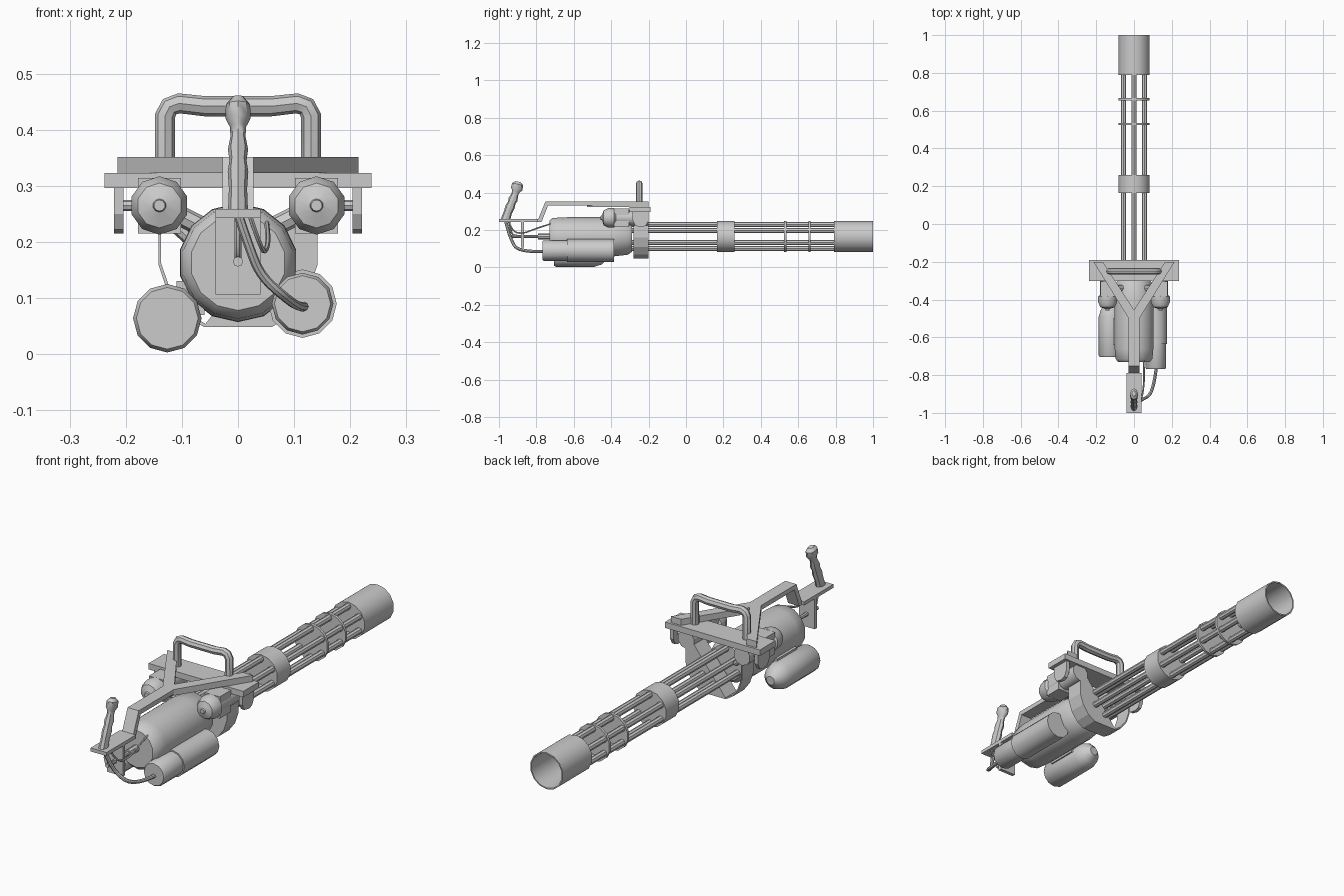
import bpy, bmesh, math
from mathutils import Vector

if "Cube" in bpy.data.objects:
    bpy.data.objects.remove(bpy.data.objects["Cube"])

AZ = 0.165  # height of the barrel axis


def finish(name, bm, smooth=True):
    bmesh.ops.recalc_face_normals(bm, faces=bm.faces)
    me = bpy.data.meshes.new(name)
    bm.to_mesh(me)
    bm.free()
    ob = bpy.data.objects.new(name, me)
    bpy.context.collection.objects.link(ob)
    if smooth:
        shade(ob)
    return ob


def shade(ob):
    bpy.ops.object.select_all(action='DESELECT')
    ob.select_set(True)
    bpy.context.view_layer.objects.active = ob
    bpy.ops.object.shade_smooth_by_angle(angle=math.radians(40))


def lathe(name, prof, x=0.0, z=AZ, n=12, caps=True):
    """Revolve (radius, y) profile about a y-parallel axis."""
    bm = bmesh.new()
    rings = []
    for r, y in prof:
        rings.append([bm.verts.new((x + r * math.sin(2 * math.pi * i / n), y,
                                    z + r * math.cos(2 * math.pi * i / n))) for i in range(n)])
    for a, b in zip(rings, rings[1:]):
        for i in range(n):
            j = (i + 1) % n
            bm.faces.new((a[i], a[j], b[j], b[i]))
    if caps:
        bm.faces.new(rings[0])
        bm.faces.new(rings[-1])
    return finish(name, bm)


def prism(name, pts, axis, lo, hi):
    """Extrude a 2D outline along x, y or z."""
    def at(p, h):
        return {'x': (h, p[0], p[1]), 'y': (p[0], h, p[1]), 'z': (p[0], p[1], h)}[axis]
    bm = bmesh.new()
    f = bm.faces.new([bm.verts.new(at(p, lo)) for p in pts])
    ext = bmesh.ops.extrude_face_region(bm, geom=[f])
    d = Vector(at((0, 0), hi - lo))
    bmesh.ops.translate(bm, vec=d, verts=[v for v in ext['geom'] if isinstance(v, bmesh.types.BMVert)])
    return finish(name, bm, False)


def box(name, x, y, z):
    return prism(name, [(x[0], y[0]), (x[1], y[0]), (x[1], y[1]), (x[0], y[1])], 'z', *z)


def tube(name, pts, r, radii=None, kind='POLY', res=2):
    cu = bpy.data.curves.new(name, 'CURVE')
    cu.dimensions = '3D'
    cu.bevel_depth, cu.bevel_resolution, cu.use_fill_caps = r, res, True
    sp = cu.splines.new(kind)
    sp.points.add(len(pts) - 1)
    for i, p in enumerate(pts):
        sp.points[i].co = (*p, 1)
        sp.points[i].radius = radii[i] if radii else 1
    if kind == 'NURBS':
        sp.use_endpoint_u, sp.order_u, sp.resolution_u = True, 3, 4
    ob = bpy.data.objects.new(name, cu)
    bpy.context.collection.objects.link(ob)
    bpy.ops.object.select_all(action='DESELECT')
    ob.select_set(True)
    bpy.context.view_layer.objects.active = ob
    bpy.ops.object.convert(target='MESH')
    ob = bpy.context.view_layer.objects.active
    shade(ob)
    return ob


# Barrel cluster: six rods, clamps and open muzzle sleeve
for i in range(6):
    a = math.radians(60 * i + 90)
    lathe(f"barrel_{i}", [(0.014, -0.32), (0.014, 0.82)],
          0.064 * math.cos(a), AZ + 0.064 * math.sin(a), 8)
lathe("barrel_collar", [(0.083, 0.165), (0.083, 0.26)], n=14)
for i, y in enumerate((0.53, 0.66)):
    lathe(f"barrel_ring_{i}", [(0.083, y - 0.006), (0.083, y + 0.006)], n=14)
lathe("muzzle_sleeve", [(0.0, 0.79), (0.083, 0.79), (0.083, 1.0), (0.077, 1.0), (0.077, 0.80), (0.0, 0.80)],
      n=14, caps=False)

# Main motor housing and rear drive shaft
lathe("main_housing", [(0.085, -0.73), (0.1, -0.715), (0.105, -0.66), (0.106, -0.40), (0.095, -0.31), (0.08, -0.29)],
      z=0.163, n=14)
lathe("drive_shaft", [(0.009, -0.94), (0.009, -0.79), (0.016, -0.79), (0.016, -0.72)], n=8)

# Lower canisters
lathe("left_canister", [(0.055, -0.705), (0.061, -0.695), (0.061, -0.49), (0.048, -0.45), (0.02, -0.425)],
      -0.126, 0.064, 12)
lathe("right_canister", [(0.05, -0.768), (0.055, -0.76), (0.055, -0.635), (0.061, -0.635), (0.061, -0.385)],
      0.115, 0.09, 12)
box("canister_mount_left", (-0.11, -0.06), (-0.64, -0.5), (0.07, 0.13))
box("canister_mount_right", (0.05, 0.1), (-0.62, -0.45), (0.09, 0.14))

# Front support plate and hanging strap
box("support_plate", (-0.238, 0.238), (-0.302, -0.19), (0.296, 0.323))
outer = [(-0.142, 0.3), (-0.142, 0.16), (-0.125, 0.11), (-0.095, 0.07), (-0.06, 0.048)]
inner = [(-0.137, 0.3), (-0.137, 0.162), (-0.12, 0.113), (-0.092, 0.075), (-0.058, 0.054)]
flip = lambda ps: [(-x, z) for x, z in reversed(ps)]
prism("hanging_strap", outer + flip(outer) + flip(flip(flip(inner))) + inner[::-1], 'y', -0.28, -0.2)

# Top frame: two diagonal arms, centre rail, drop and rear grip plate
for s in (-1, 1):
    side = "right" if s > 0 else "left"
    prism(f"frame_arm_{side}", [(s * 0.215, -0.2), (s * 0.165, -0.2), (0, -0.455), (0, -0.53), (s * 0.028, -0.5)],
          'z', 0.323, 0.351)
    # Hanging side bracket with pin
    prism(f"side_bracket_{side}", [(-0.285, 0.31), (-0.2, 0.31), (-0.2, 0.25), (-0.215, 0.222), (-0.235, 0.215),
                                   (-0.27, 0.222), (-0.285, 0.25)], 'x', s * 0.204, s * 0.221)
    tube(f"bracket_pin_{side}", [(s * 0.14, -0.24, 0.265), (s * 0.21, -0.24, 0.265)], 0.01)
    # Side motor with pointed end and square mount
    lathe(f"side_motor_{side}", [(0.01, -0.458), (0.012, -0.45), (0.04, -0.44), (0.052, -0.415), (0.052, -0.385),
                                 (0.042, -0.375), (0.042, -0.2)], s * 0.14, 0.265, 10)
    box(f"motor_mount_{side}", (s * 0.102, s * 0.178), (-0.385, -0.305), (0.215, 0.314))
    # Braces from housing to side motor
    tube(f"motor_brace_{side}", [(s * 0.06, -0.34, 0.225), (s * 0.12, -0.34, 0.255)], 0.018)
    tube(f"lower_brace_{side}", [(s * 0.08, -0.24, 0.2), (s * 0.125, -0.24, 0.24)], 0.012)
prism("centre_rail", [(-0.5, 0.351), (-0.752, 0.351), (-0.79, 0.258), (-1.0, 0.258), (-1.0, 0.243),
                      (-0.772, 0.243), (-0.738, 0.33), (-0.5, 0.33)], 'x', -0.028, 0.028)
box("grip_plate", (-0.04, 0.04), (-1.0, -0.79), (0.243, 0.259))
box("rear_drop_plate", (-0.04, 0.04), (-0.882, -0.866), (0.106, 0.25))

# Carry handle
half = [(-0.13, -0.25, 0.31), (-0.13, -0.25, 0.425), (-0.122, -0.25, 0.441), (-0.105, -0.25, 0.447)]
mid = [(-0.06, -0.25, 0.442), (0.06, -0.25, 0.442)]
tube("carry_handle", half + mid + [(-x, y, z) for x, y, z in reversed(half)], 0.018)

# Pistol grip with finger swells and rounded head
g = [(-0.967, 0.25, 1.0), (-0.952, 0.295, 0.9), (-0.94, 0.325, 1.02), (-0.932, 0.345, 0.85), (-0.924, 0.365, 1.0),
     (-0.916, 0.388, 0.75), (-0.91, 0.405, 0.8), (-0.905, 0.42, 1.25), (-0.9, 0.445, 1.2), (-0.897, 0.458, 0.6)]
grip = tube("pistol_grip", [(0, y, z) for y, z, _ in g], 0.025, [r for *_, r in g])
grip.scale.x = 0.72

# Hose and cables
tube("canister_hose", [(0.118, -0.76, 0.085), (0.11, -0.83, 0.083), (0.085, -0.91, 0.1), (0.04, -0.93, 0.14),
                       (0.02, -0.95, 0.19), (0.0, -0.965, 0.25)], 0.0085, kind='NURBS')
tube("upper_cable", [(0.05, -0.70, 0.24), (0.055, -0.80, 0.21), (0.05, -0.87, 0.18), (0.04, -0.93, 0.19),
                     (0.02, -0.95, 0.25)], 0.0045, kind='NURBS', res=1)
tube("shaft_cable", [(0, -0.8, 0.165), (0, -0.9, 0.165), (0.0, -0.94, 0.18), (0.0, -0.945, 0.25)],
     0.006, kind='NURBS', res=1)
